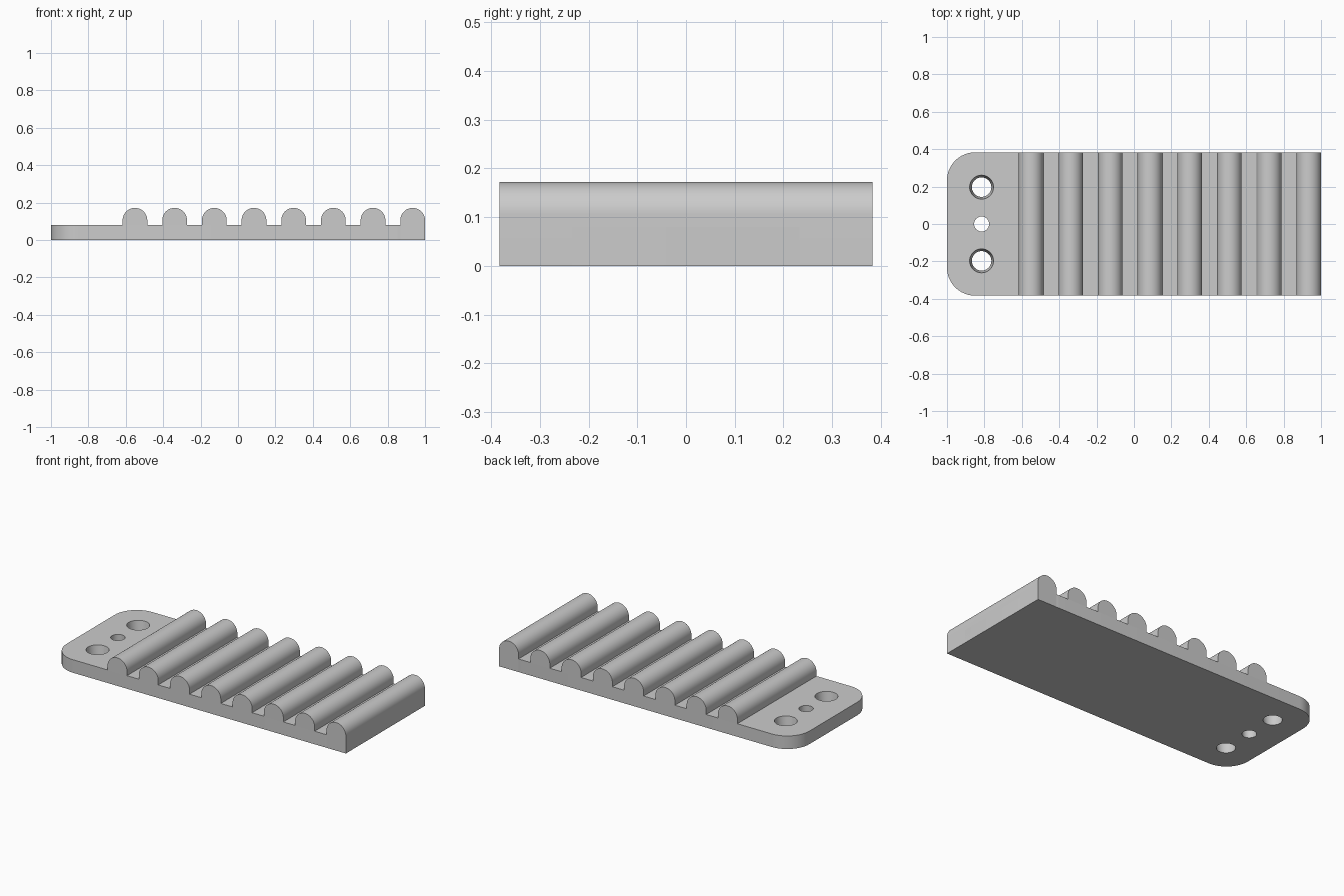
import bpy
import bmesh
from math import cos, sin, pi, radians
from mathutils import Vector

cube = bpy.data.objects.get("Cube")
if cube:
    bpy.data.objects.remove(cube, do_unlink=True)

HALF_X, HALF_Y, THICK = 1.0, 0.383, 0.08
CORNER = 0.15
RIDGE_R, RIDGE_TOP = 0.066, 0.172
FIRST, LAST, COUNT = -0.551, 0.934, 8
HOLE_X = -0.815

grey = bpy.data.materials.new("light_grey")
grey.use_nodes = True
colour = (0.6, 0.6, 0.6, 1)
grey.diffuse_color = colour
grey.node_tree.nodes["Principled BSDF"].inputs["Base Color"].default_value = colour


def arc(cx, cy, r, start, end, steps):
    """Points along a circular arc, angles in degrees."""
    angles = [radians(start + (end - start) * i / steps) for i in range(steps + 1)]
    return [(cx + r * cos(a), cy + r * sin(a)) for a in angles]


def prism(name, points, offset):
    """Extrude a closed outline of 3D points along an offset."""
    bm = bmesh.new()
    face = bm.faces.new([bm.verts.new(p) for p in points])
    result = bmesh.ops.extrude_face_region(bm, geom=[face], use_keep_orig=True)
    moved = [v for v in result["geom"] if isinstance(v, bmesh.types.BMVert)]
    bmesh.ops.translate(bm, verts=moved, vec=Vector(offset))
    bmesh.ops.recalc_face_normals(bm, faces=bm.faces)
    mesh = bpy.data.meshes.new(name)
    bm.to_mesh(mesh)
    bm.free()
    mesh.materials.append(grey)
    obj = bpy.data.objects.new(name, mesh)
    bpy.context.collection.objects.link(obj)
    return obj


def select(obj):
    bpy.ops.object.select_all(action='DESELECT')
    obj.select_set(True)
    bpy.context.view_layer.objects.active = obj


def smooth(obj):
    select(obj)
    bpy.ops.object.shade_smooth_by_angle(angle=radians(30))


# Base plate with rounded corners
outline = []
for i, (sx, sy) in enumerate([(1, 1), (-1, 1), (-1, -1), (1, -1)]):
    outline += arc(sx * (HALF_X - CORNER), sy * (HALF_Y - CORNER),
                   CORNER, 90 * i, 90 * i + 90, 12)
plate = prism("base_plate", [(x, y, 0) for x, y in outline], (0, 0, THICK))

# Screw holes: two tapered outer holes and a straight one between them
margin = 0.02
for y, low, high in [(-0.197, 0.052, 0.064), (0, 0.04, 0.04), (0.197, 0.052, 0.064)]:
    extra = (high - low) * margin / THICK
    bpy.ops.mesh.primitive_cone_add(vertices=48, radius1=low - extra, radius2=high + extra,
                                    depth=THICK + 2 * margin,
                                    location=(HOLE_X, y, THICK / 2))
    cutter = bpy.context.object
    cutter.name = "hole_cutter"
    cutter.hide_render = True
    cutter.data.materials.append(grey)
    cut = plate.modifiers.new("hole", 'BOOLEAN')
    cut.operation = 'DIFFERENCE'
    cut.solver = 'EXACT'
    cut.object = cutter
    select(plate)
    bpy.ops.object.modifier_apply(modifier=cut.name)
    bpy.data.objects.remove(cutter, do_unlink=True)
smooth(plate)

# Round-topped ridges; the last one reaches the ground and squares off the end
for i in range(COUNT):
    x = FIRST + (LAST - FIRST) * i / (COUNT - 1)
    bottom = 0 if i == COUNT - 1 else THICK
    profile = arc(x, RIDGE_TOP - RIDGE_R, RIDGE_R, 0, 180, 24)
    profile += [(x - RIDGE_R, bottom), (x + RIDGE_R, bottom)]
    ridge = prism(f"ridge_{i + 1}", [(px, -HALF_Y, pz) for px, pz in profile],
                  (0, 2 * HALF_Y, 0))
    smooth(ridge)
